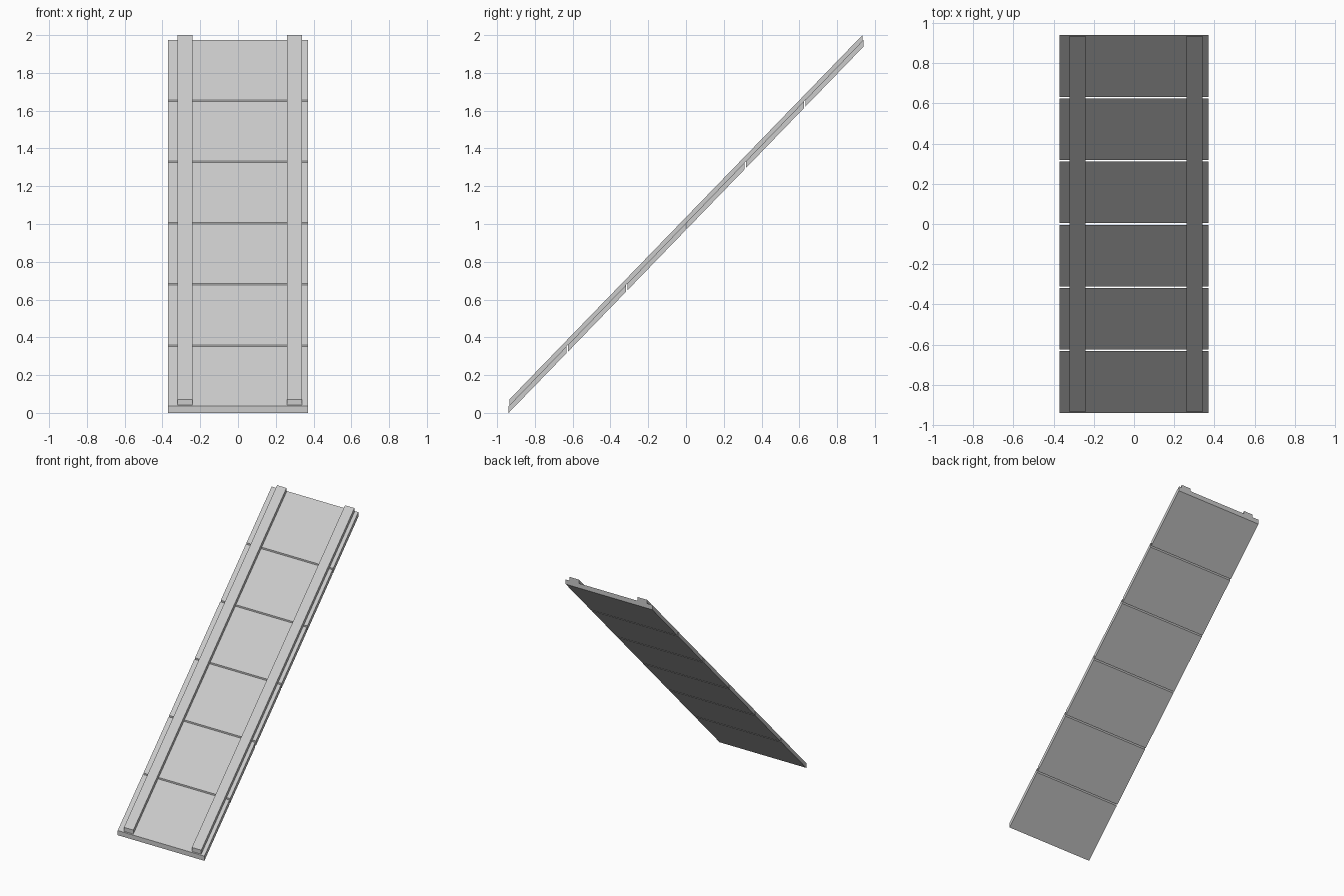
import bpy, bmesh

if "Cube" in bpy.data.objects:
    bpy.data.objects.remove(bpy.data.objects["Cube"])

SLOPE = 1.032      # rise per unit of depth
Y0 = -0.939        # front edge of the ramp
PLANK_T = 0.036    # vertical thickness of planks
TOTAL_T = 0.067    # planks plus rail


def sloped_board(name, x0, x1, y0, y1, low, high):
    """Board following the slope, with vertical end cuts."""
    bm = bmesh.new()
    bmesh.ops.create_cube(bm, size=1)
    for v in bm.verts:
        y = y1 if v.co.y > 0 else y0
        v.co = (x1 if v.co.x > 0 else x0, y,
                SLOPE * (y - Y0) + (high if v.co.z > 0 else low))
    mesh = bpy.data.meshes.new(name)
    bm.to_mesh(mesh)
    bm.free()
    obj = bpy.data.objects.new(name, mesh)
    bpy.context.collection.objects.link(obj)
    return obj


# Six cross planks with narrow gaps
PITCH, LENGTH = 0.3143, 0.3065
for i in range(6):
    y = Y0 + i * PITCH
    sloped_board(f"plank_{i + 1}", -0.37, 0.37, y, y + LENGTH, 0, PLANK_T)

# Two long rails on the upper face
for name, x in (("left_rail", -0.32), ("right_rail", 0.26)):
    sloped_board(name, x, x + 0.08, -0.934, 0.934, PLANK_T, TOTAL_T)
